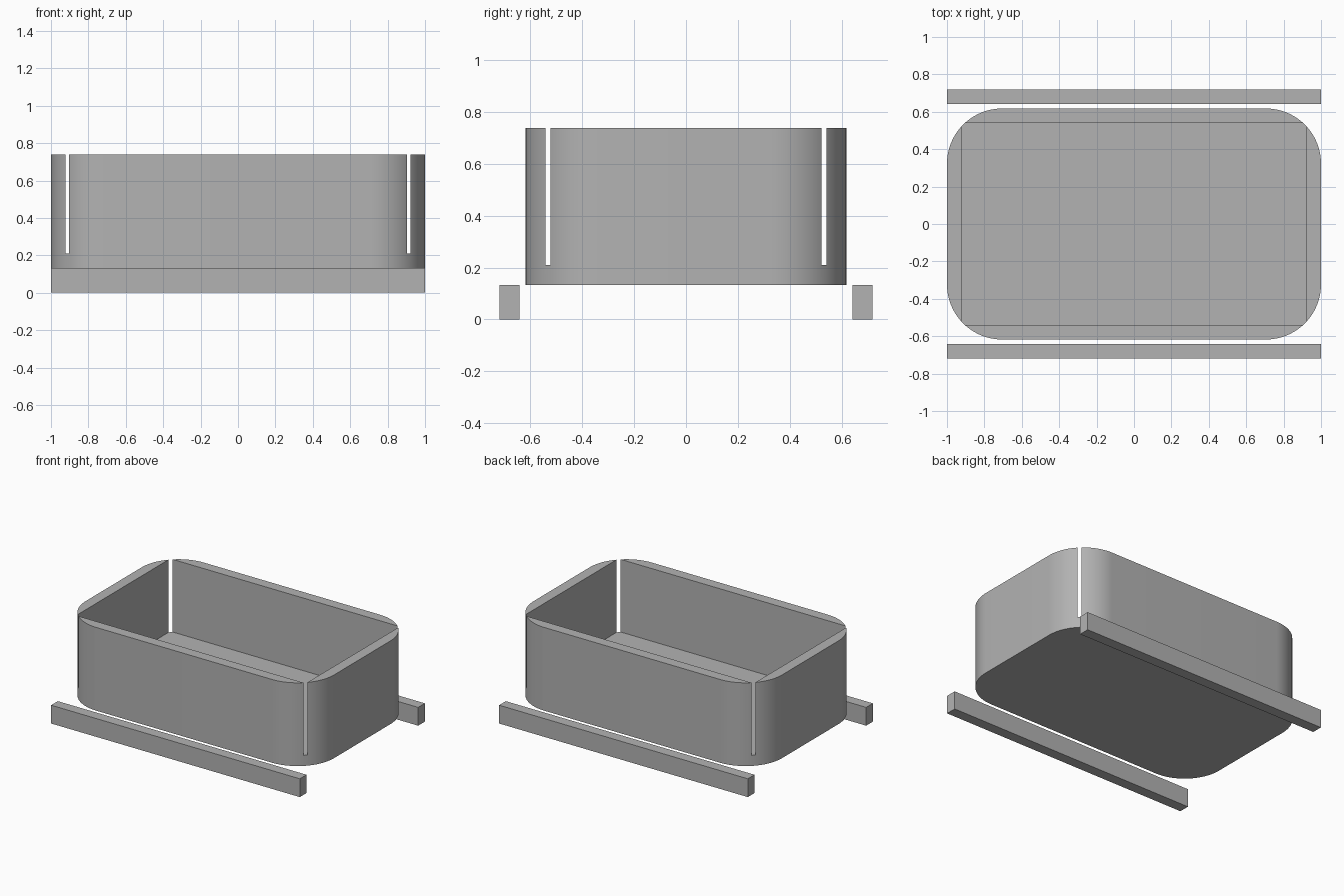
import bpy
import bmesh
from math import cos, sin, pi, radians

if "Cube" in bpy.data.objects:
    bpy.data.objects.remove(bpy.data.objects["Cube"], do_unlink=True)

LENGTH, DEPTH, RADIUS, WALL = 1.0, 0.6175, 0.295, 0.077   # tray half sizes
BASE, FLOOR, TOP = 0.133, 0.21, 0.738                     # tray heights
RAIL_IN, RAIL_OUT = 0.641, 0.718
STEPS = 24

grey = bpy.data.materials.new("plain grey")
grey.use_nodes = True
colour = (0.45, 0.45, 0.45, 1)
grey.diffuse_color = colour
grey.node_tree.nodes["Principled BSDF"].inputs["Base Color"].default_value = colour


def prism(name, outline, low, high):
    """Extrude a closed outline from low to high."""
    bm = bmesh.new()
    face = bm.faces.new([bm.verts.new((x, y, low)) for x, y in outline])
    top = bmesh.ops.extrude_face_region(bm, geom=[face])["geom"]
    verts = [v for v in top if isinstance(v, bmesh.types.BMVert)]
    bmesh.ops.translate(bm, verts=verts, vec=(0, 0, high - low))
    bmesh.ops.recalc_face_normals(bm, faces=bm.faces)
    mesh = bpy.data.meshes.new(name)
    bm.to_mesh(mesh)
    bm.free()
    mesh.materials.append(grey)
    obj = bpy.data.objects.new(name, mesh)
    bpy.context.collection.objects.link(obj)
    return obj


def rectangle(x, y0, y1):
    return [(-x, y0), (x, y0), (x, y1), (-x, y1)]


# Rounded tray body
outline = []
for quarter, (sx, sy) in enumerate([(1, 1), (-1, 1), (-1, -1), (1, -1)]):
    for i in range(STEPS + 1):
        a = (quarter + i / STEPS) * pi / 2
        outline.append((sx * (LENGTH - RADIUS) + RADIUS * cos(a),
                        sy * (DEPTH - RADIUS) + RADIUS * sin(a)))
tray = prism("tray", outline, BASE, TOP)

# Square-cornered cavity, which breaks through the round corners as slots
inner = DEPTH - WALL
cavity = prism("cavity_cutter", rectangle(LENGTH - WALL, -inner, inner), FLOOR, TOP + 0.2)
cavity.hide_render = True
cut = tray.modifiers.new("cavity", "BOOLEAN")
cut.operation = "DIFFERENCE"
cut.solver = "EXACT"
cut.object = cavity
bpy.ops.object.select_all(action="DESELECT")
tray.select_set(True)
bpy.context.view_layer.objects.active = tray
bpy.ops.object.modifier_apply(modifier=cut.name)
bpy.data.objects.remove(cavity, do_unlink=True)
bpy.ops.object.shade_smooth_by_angle(angle=radians(30))

# Loose rails in front of and behind the tray
prism("front_rail", rectangle(LENGTH, -RAIL_OUT, -RAIL_IN), 0, BASE)
prism("back_rail", rectangle(LENGTH, RAIL_IN, RAIL_OUT), 0, BASE)
